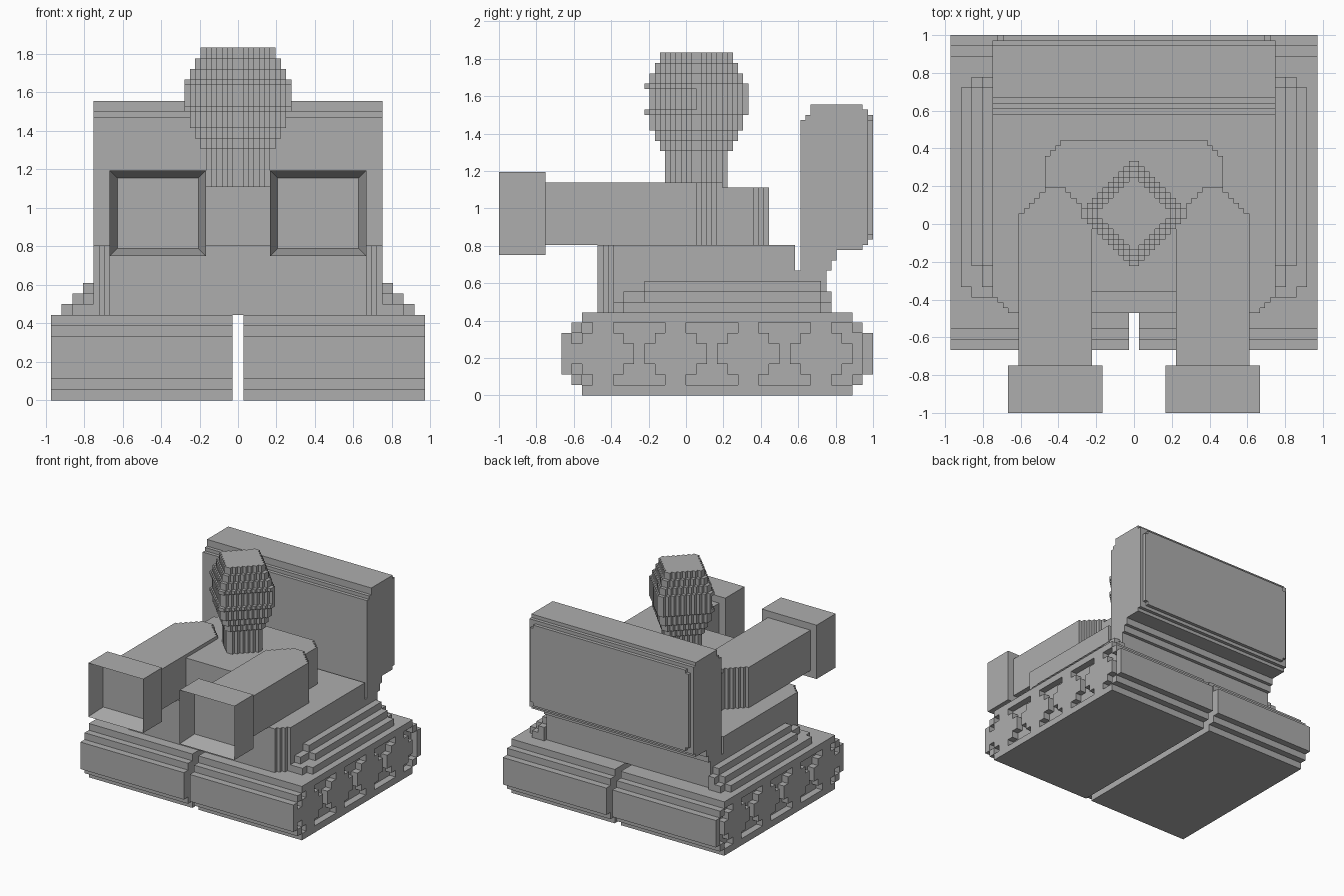
import bpy, bmesh
from mathutils import Vector

UNIT = 1 / 36  # one block of the model

cube = bpy.data.objects.get("Cube")
if cube:
    bpy.data.objects.remove(cube, do_unlink=True)

grey = bpy.data.materials.new("plain grey")
grey.use_nodes = True
grey.diffuse_color = (0.42, 0.42, 0.42, 1)
grey.node_tree.nodes["Principled BSDF"].inputs["Base Color"].default_value = (0.42, 0.42, 0.42, 1)


def stepped(bm, rows, axes, near, far):
    """Extrude a stepped outline. Rows are (start, end, low, high);
    axes names the directions of row travel, row width and extrusion."""
    right, left = [], []
    for start, end, low, high in rows:
        right += [(start, high), (end, high)]
        left += [(start, low), (end, low)]
    outline = list(dict.fromkeys(right + left[::-1]))
    verts = []
    for along, across in outline:
        p = Vector()
        for axis, value in zip(axes, (along, across, near)):
            p["xyz".index(axis)] = value * UNIT
        verts.append(bm.verts.new(p))
    face = bm.faces.new(verts)
    extruded = bmesh.ops.extrude_face_region(bm, geom=[face], use_keep_orig=True)
    move = Vector()
    move["xyz".index(axes[2])] = (far - near) * UNIT
    bmesh.ops.translate(bm, vec=move, verts=[g for g in extruded["geom"] if isinstance(g, bmesh.types.BMVert)])


def box(bm, x, y, z):
    stepped(bm, [(*y, *x)], "yxz", *z)


def finish(name, bm, mirrored=False):
    bmesh.ops.recalc_face_normals(bm, faces=bm.faces)
    mesh = bpy.data.meshes.new(name)
    bm.to_mesh(mesh)
    bm.free()
    mesh.materials.append(grey)
    obj = bpy.data.objects.new(name, mesh)
    bpy.context.collection.objects.link(obj)
    if mirrored:
        obj.modifiers.new("Mirror", "MIRROR").use_mirror_merge = False


def part(name, rows, axes, near, far, mirrored=False):
    bm = bmesh.new()
    stepped(bm, rows, axes, near, far)
    finish(name, bm, mirrored)


def diamond(radius, middle, front_radius=None):
    """Rows for a stepped diamond; the front half may be smaller."""
    front = front_radius or radius
    rows = [(middle - front + i, middle - front + i + 1, -i - 1, i + 1) for i in range(front)]
    rows += [(middle + i, middle + i + 1, i - radius, radius - i) for i in range(radius)]
    return rows


# Tracks: stepped core, raised outer belt
bands = [(0, 2, 26), (2, 4, 28), (4, 12, 30), (12, 14, 28), (14, 16, 26)]
part("tracks", [(a, b, 6 - r, 6 + r) for a, b, r in bands], "zyx", 1, 33, True)
bm = bmesh.new()
for a, b, r in bands:
    if a in (0, 14):
        box(bm, (33, 35), (6 - r, 6 + r), (a, b))
    else:
        box(bm, (33, 35), (6 - r, 8 - r), (a, b))
        box(bm, (33, 35), (4 + r, 6 + r), (a, b))
finish("track_belts", bm, True)

# Road wheels
bm = bmesh.new()
for middle in range(-16, 27, 14):
    rows = [(2, 4, 2), (4, 6, 4), (6, 10, 6), (10, 12, 4), (12, 14, 2)]
    stepped(bm, [(a, b, middle - r, middle + r) for a, b, r in rows], "zyx", 33, 35)
finish("road_wheels", bm, True)

# Hull with stepped front corners, and a lower rear shelf
part("hull", [(i - 17, i - 16, -24 - i, 24 + i) for i in range(3)] + [(-14, 21, -27, 27)], "yxz", 16, 29)
bm = bmesh.new()
box(bm, (-27, 27), (21, 27), (16, 24))
finish("rear_shelf", bm)

# Stepped side skirts
bm = bmesh.new()
stepped(bm, [(-14, -12, 27, 31), (-12, 26, 27, 33), (26, 28, 27, 31)], "yxz", 16, 18)
stepped(bm, [(-12, -8, 27, 29), (-8, 26, 27, 31), (26, 28, 27, 29)], "yxz", 18, 20)
box(bm, (27, 29), (-8, 26), (20, 22))
finish("side_skirts", bm, True)

# Shield at the back, with its raised rear panel
part("back_shield", [(24, 26, 22, 28), (26, 28, 22, 29), (28, 29, 22, 34), (29, 53, 22, 35),
                     (53, 54, 23, 35), (54, 55, 24, 35), (55, 56, 24, 34)], "zyx", -27, 27)
part("shield_panel", [(30, 31, -25, 25), (31, 53, -26, 26), (53, 54, -25, 25)], "zxy", 35, 36)

# Torso block
part("torso", [(-13, 13, -17, 17)] + [(13 + i, 14 + i, i - 16, 16 - i) for i in range(3)], "yxz", 29, 40)

# Arms with pointed rear ends
part("arms", [(-27, 2, 8, 22)] + [(2 + i, 3 + i, 9 + i, 21 - i) for i in range(5)], "yxz", 29, 41, True)

# Hands with a square hollow in front
bm = bmesh.new()
box(bm, (6, 24), (-36, -27), (27, 43))
bmesh.ops.recalc_face_normals(bm, faces=bm.faces)
front = min(bm.faces, key=lambda f: f.calc_center_median().y)
bmesh.ops.inset_region(bm, faces=[front], thickness=2 * UNIT)
bmesh.ops.translate(bm, vec=(0, 5 * UNIT, 0), verts=front.verts)
finish("hands", bm, True)

# Neck and head, with a shallow visor slot
part("neck", diamond(6, 2), "yxz", 40, 47)
bm = bmesh.new()
for a, b, radius, front in [(47, 49, 7, 7), (49, 51, 8, 8), (51, 54, 9, 9), (54, 55, 10, 10),
                            (55, 59, 10, 9), (59, 60, 10, 10), (60, 62, 9, 9), (62, 64, 8, 8), (64, 66, 7, 7)]:
    stepped(bm, diamond(radius, 2, front), "yxz", a, b)
finish("head", bm)
